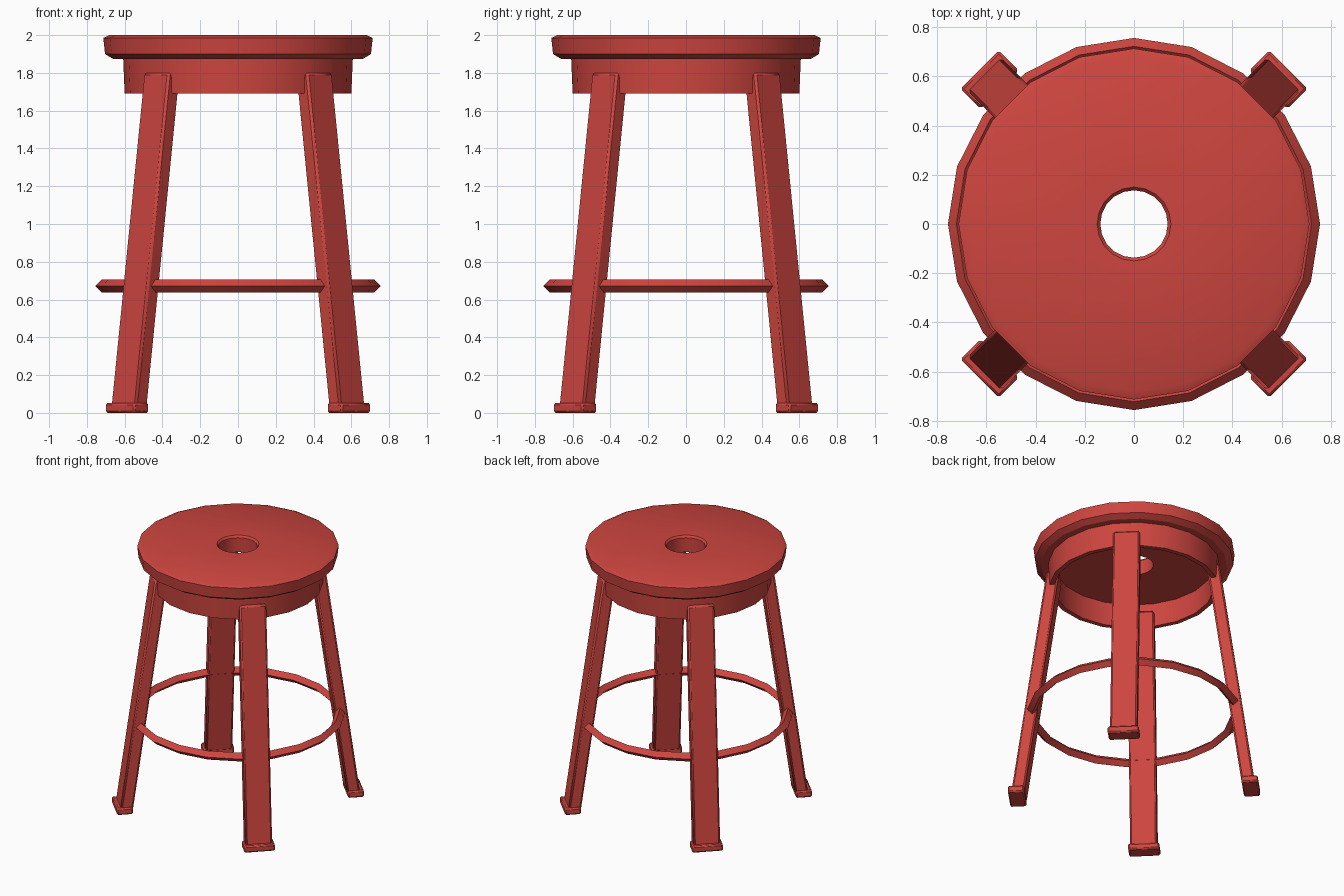
import bpy, bmesh, math
from mathutils import Vector

if "Cube" in bpy.data.objects:
    bpy.data.objects.remove(bpy.data.objects["Cube"])

SIDES = 20
red = bpy.data.materials.new("red paint")
red.diffuse_color = (0.62, 0.06, 0.05, 1)
red.use_nodes = True
red.node_tree.nodes["Principled BSDF"].inputs["Base Color"].default_value = red.diffuse_color


def finish(name, bm, bevel=0.0):
    bmesh.ops.recalc_face_normals(bm, faces=bm.faces[:])
    me = bpy.data.meshes.new(name)
    bm.to_mesh(me)
    bm.free()
    me.materials.append(red)
    ob = bpy.data.objects.new(name, me)
    bpy.context.collection.objects.link(ob)
    bpy.ops.object.select_all(action='DESELECT')
    ob.select_set(True)
    bpy.context.view_layer.objects.active = ob
    bpy.ops.object.shade_smooth_by_angle(angle=math.radians(25))
    if bevel:
        m = ob.modifiers.new("soft edges", 'BEVEL')
        m.width = bevel
        m.segments = 1
    return ob


def lathe(name, profile):
    """Revolve a closed (radius, z) profile around the z axis."""
    bm = bmesh.new()
    rings = []
    for i in range(SIDES):
        a = math.tau * i / SIDES
        rings.append([bm.verts.new((r * math.cos(a), r * math.sin(a), z)) for r, z in profile])
    n = len(profile)
    for i in range(SIDES):
        p, q = rings[i], rings[(i + 1) % SIDES]
        for j in range(n):
            k = (j + 1) % n
            bm.faces.new((p[j], q[j], q[k], p[k]))
    return finish(name, bm)


def slanted_box(name, angle, width, depth, low, high, bevel):
    """Box turned to face outwards; low and high are (radius, z) end centres."""
    out = Vector((math.cos(angle), math.sin(angle), 0))
    side = Vector((-out.y, out.x, 0))
    bm = bmesh.new()
    loops = []
    for r, z in (low, high):
        loops.append([bm.verts.new(out * (r + d * depth / 2) + side * s * width / 2 + Vector((0, 0, z)))
                      for d, s in ((-1, -1), (1, -1), (1, 1), (-1, 1))])
    for i in range(4):
        k = (i + 1) % 4
        bm.faces.new((loops[0][i], loops[0][k], loops[1][k], loops[1][i]))
    bm.faces.new(loops[0])
    bm.faces.new(loops[1])
    return finish(name, bm, bevel)


# Seat disc with centre hole
lathe("seat", [(0.15, 2.0), (0.68, 2.0), (0.713, 1.985), (0.704, 1.9),
               (0.66, 1.873), (0.137, 1.873), (0.137, 1.985)])

# Hollow apron below the seat
lathe("apron", [(0.608, 1.88), (0.6, 1.69), (0.565, 1.69), (0.565, 1.88)])

# Diamond-section foot ring
lathe("foot_ring", [(0.756, 0.672), (0.722, 0.706), (0.688, 0.672), (0.722, 0.638)])

# Splayed legs and their feet
for i, corner in enumerate(("back_right", "back_left", "front_left", "front_right")):
    a = math.radians(45 + 90 * i)
    slanted_box(corner + "_leg", a, 0.192, 0.092, (0.816, 0.03), (0.568, 1.8), 0.012)
    slanted_box(corner + "_foot", a, 0.22, 0.115, (0.83, 0.0), (0.83, 0.053), 0.01)
